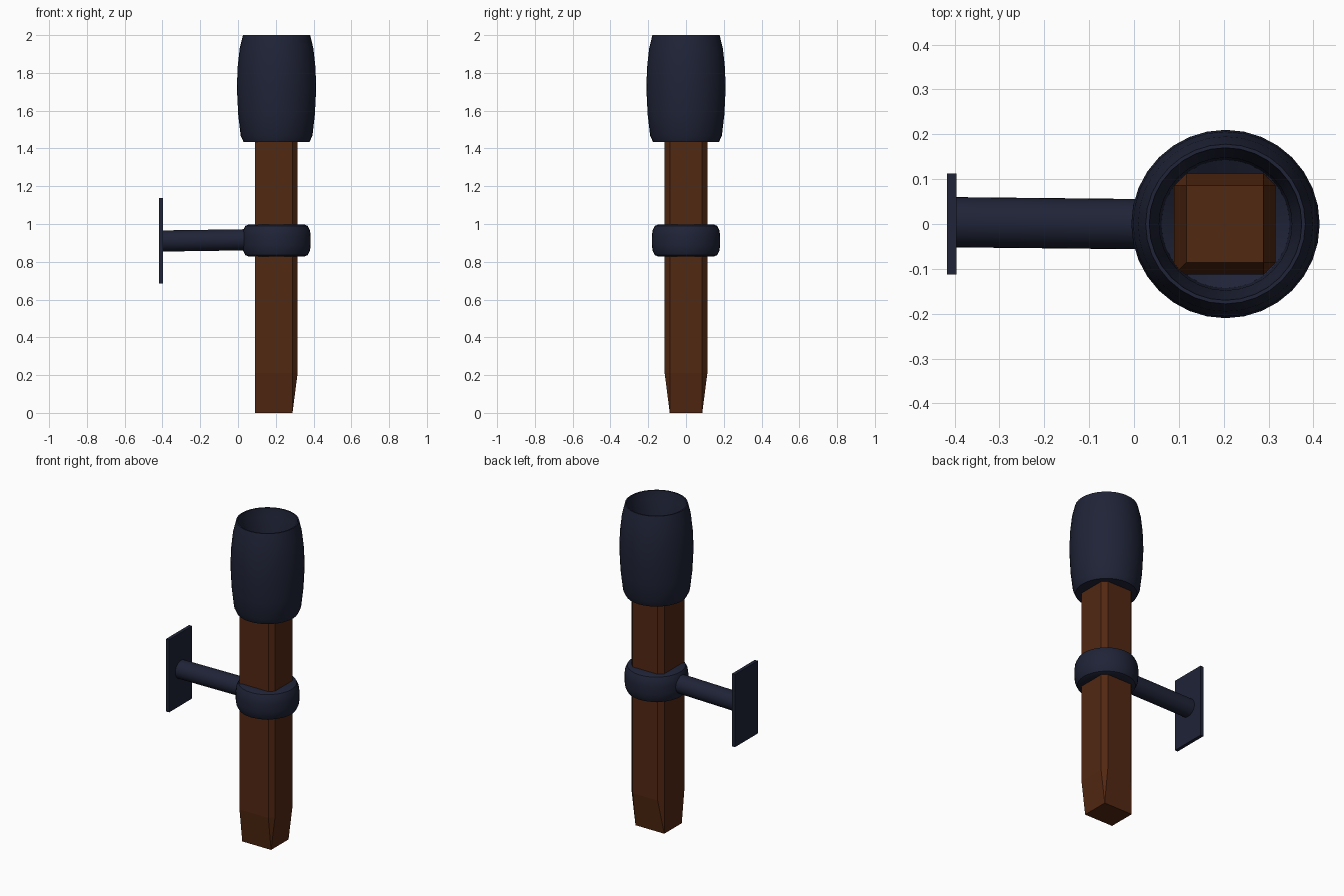
import bpy, bmesh, math
from mathutils import Vector

if "Cube" in bpy.data.objects:
    bpy.data.objects.remove(bpy.data.objects["Cube"])


def material(name, rgb):
    m = bpy.data.materials.new(name)
    m.diffuse_color = (*rgb, 1)
    m.use_nodes = True
    m.node_tree.nodes["Principled BSDF"].inputs["Base Color"].default_value = m.diffuse_color
    return m


IRON = material("dark_iron", (0.014, 0.017, 0.038))
WOOD = material("brown_wood", (0.085, 0.021, 0.006))
CX = 0.204  # torch axis


def add(name, bm, mat, loc=(0, 0, 0), smooth=False):
    bmesh.ops.recalc_face_normals(bm, faces=bm.faces)
    me = bpy.data.meshes.new(name)
    bm.to_mesh(me)
    bm.free()
    me.materials.append(mat)
    ob = bpy.data.objects.new(name, me)
    ob.location = loc
    bpy.context.collection.objects.link(ob)
    if smooth:
        bpy.ops.object.select_all(action='DESELECT')
        ob.select_set(True)
        bpy.context.view_layer.objects.active = ob
        bpy.ops.object.shade_smooth_by_angle(angle=math.radians(30))
    return ob


def lathe(name, profile, mat, segments=32):
    # closed profile of (radius, z) spun round the torch axis
    bm = bmesh.new()
    rings = []
    for r, z in profile:
        rings.append([bm.verts.new((r * math.cos(a), r * math.sin(a), z))
                      for a in (2 * math.pi * i / segments for i in range(segments))])
    for k, ring in enumerate(rings):
        nxt = rings[(k + 1) % len(rings)]
        for i in range(segments):
            j = (i + 1) % segments
            bm.faces.new((ring[i], ring[j], nxt[j], nxt[i]))
    return add(name, bm, mat, (CX, 0, 0), True)


# Wooden post: three chamfered corners, one square corner, tapered ends
o, c = 0.113, 0.086
wide = [(-o, -o), (c, -o), (o, -c), (o, c), (c, o), (-c, o), (-o, c)]
foot = [(-o, -c), (c, -c), (c, -c), (c, c), (c, c), (-o, c), (-o, c)]
head = [(-c, -c), (c, -c), (c, -c), (c, c), (c, c), (-c, c), (-c, c)]
bm = bmesh.new()
levels = [(foot, 0.0), (wide, 0.21), (wide, 1.6), (head, 1.72)]
rings = [[bm.verts.new((x, y, z)) for x, y in sec] for sec, z in levels]
for a, b in zip(rings, rings[1:]):
    for i in range(7):
        j = (i + 1) % 7
        bm.faces.new((a[i], a[j], b[j], b[i]))
bm.faces.new(rings[0])
bm.faces.new(rings[-1])
bmesh.ops.remove_doubles(bm, verts=bm.verts, dist=0.001)
add("wooden_post", bm, WOOD, (0.2025, 0, 0))

# Barrel-shaped fire cup, open at the top
lathe("fire_cup", [(0.11, 1.435), (0.175, 1.435), (0.19, 1.468), (0.203, 1.58),
                   (0.21, 1.72), (0.206, 1.83), (0.195, 1.93), (0.178, 2.0),
                   (0.17, 2.0), (0.165, 1.95), (0.148, 1.88), (0.143, 1.5),
                   (0.11, 1.48)], IRON)

# Rounded collar gripping the post
lathe("collar", [(0.10, 0.827), (0.145, 0.827), (0.165, 0.835), (0.177, 0.86),
                 (0.181, 0.89), (0.181, 0.935), (0.177, 0.965), (0.165, 0.99),
                 (0.145, 0.998), (0.10, 0.998)], IRON)

# Arm between collar and wall plate, very slightly tilted
p, q = Vector((-0.405, 0.004, 0.91)), Vector((0.08, -0.001, 0.917))
bm = bmesh.new()
bmesh.ops.create_cone(bm, cap_ends=True, segments=32, radius1=0.056,
                      radius2=0.056, depth=(q - p).length)
arm = add("bracket_arm", bm, IRON, (p + q) / 2, True)
arm.rotation_euler = (q - p).to_track_quat('Z', 'Y').to_euler()

# Wall plate
bm = bmesh.new()
bmesh.ops.create_cube(bm, size=1)
bmesh.ops.scale(bm, vec=(0.021, 0.226, 0.453), verts=bm.verts)
add("wall_plate", bm, IRON, (-0.4065, 0, 0.912))
